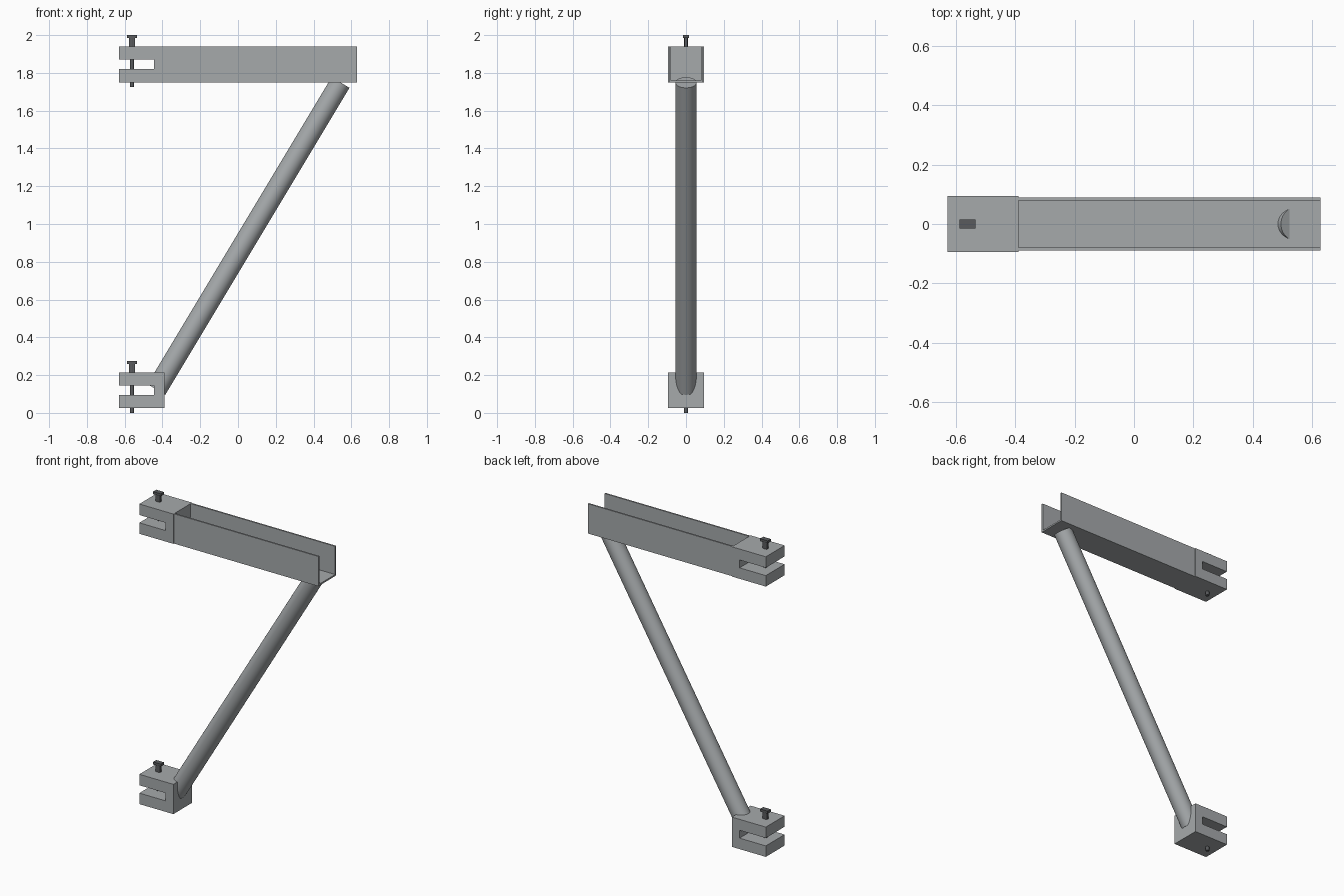
import bpy, bmesh
from mathutils import Vector

if "Cube" in bpy.data.objects:
    bpy.data.objects.remove(bpy.data.objects["Cube"])


def material(name, color):
    m = bpy.data.materials.new(name)
    m.use_nodes = True
    m.diffuse_color = (*color, 1)
    m.node_tree.nodes["Principled BSDF"].inputs["Base Color"].default_value = (*color, 1)
    return m


STEEL = material("light steel grey", (0.38, 0.40, 0.41))
DARK = material("dark bolt grey", (0.10, 0.105, 0.11))


def finish(name, bm, mat):
    bmesh.ops.recalc_face_normals(bm, faces=bm.faces)
    mesh = bpy.data.meshes.new(name)
    bm.to_mesh(mesh)
    bm.free()
    mesh.materials.append(mat)
    obj = bpy.data.objects.new(name, mesh)
    bpy.context.collection.objects.link(obj)
    return obj


def extrude_profile(name, points, offset, mat):
    """Extrude a closed outline of 3D points along an offset."""
    bm = bmesh.new()
    face = bm.faces.new([bm.verts.new(p) for p in points])
    ext = bmesh.ops.extrude_face_region(bm, geom=[face])
    moved = [v for v in ext["geom"] if isinstance(v, bmesh.types.BMVert)]
    bmesh.ops.translate(bm, verts=moved, vec=offset)
    return finish(name, bm, mat)


def cylinder(name, start, end, radius, sides, mat):
    start, end = Vector(start), Vector(end)
    axis = end - start
    bm = bmesh.new()
    bmesh.ops.create_cone(bm, cap_ends=True, segments=sides, radius1=radius,
                          radius2=radius, depth=axis.length)
    obj = finish(name, bm, mat)
    obj.rotation_euler = axis.to_track_quat("Z", "Y").to_euler()
    obj.location = (start + end) / 2
    return obj


def box(name, center, size, mat):
    bm = bmesh.new()
    bmesh.ops.create_cube(bm, size=1)
    bmesh.ops.scale(bm, vec=size, verts=bm.verts)
    bmesh.ops.translate(bm, vec=center, verts=bm.verts)
    return finish(name, bm, mat)


# Slotted clamp block with its clamping bolt
def clamp(prefix, z):
    back, front, slot, half = -0.63, -0.39, -0.445, 0.095
    outline = [(back, 0), (front, 0), (front, 0.19), (back, 0.19),
               (back, 0.12), (slot, 0.12), (slot, 0.07), (back, 0.07)]
    extrude_profile(prefix + "_clamp", [(x, -half, z + h) for x, h in outline],
                    (0, 2 * half, 0), STEEL)
    bx = -0.561
    cylinder(prefix + "_bolt_shaft", (bx, 0, z - 0.025), (bx, 0, z + 0.235), 0.011, 12, DARK)
    box(prefix + "_bolt_collar", (bx, 0, z + 0.215), (0.032, 0.018, 0.05), DARK)
    box(prefix + "_bolt_head", (bx, 0, z + 0.242), (0.054, 0.032, 0.016), DARK)


clamp("lower", 0.025)
clamp("upper", 1.75)

# Open-topped channel arm
w, t, low, high = 0.09, 0.01, 1.75, 1.94
section = [(-w, low), (w, low), (w, high), (w - t, high),
           (w - t, low + t), (t - w, low + t), (t - w, high), (-w, high)]
extrude_profile("channel_arm", [(-0.39, y, z) for y, z in section], (1.02, 0, 0), STEEL)

# Diagonal round brace
brace = cylinder("diagonal_brace", (-0.432, 0, 0.124), (0.543, 0, 1.749), 0.055, 48, STEEL)
bpy.context.view_layer.objects.active = brace
brace.select_set(True)
bpy.ops.object.shade_smooth_by_angle()
